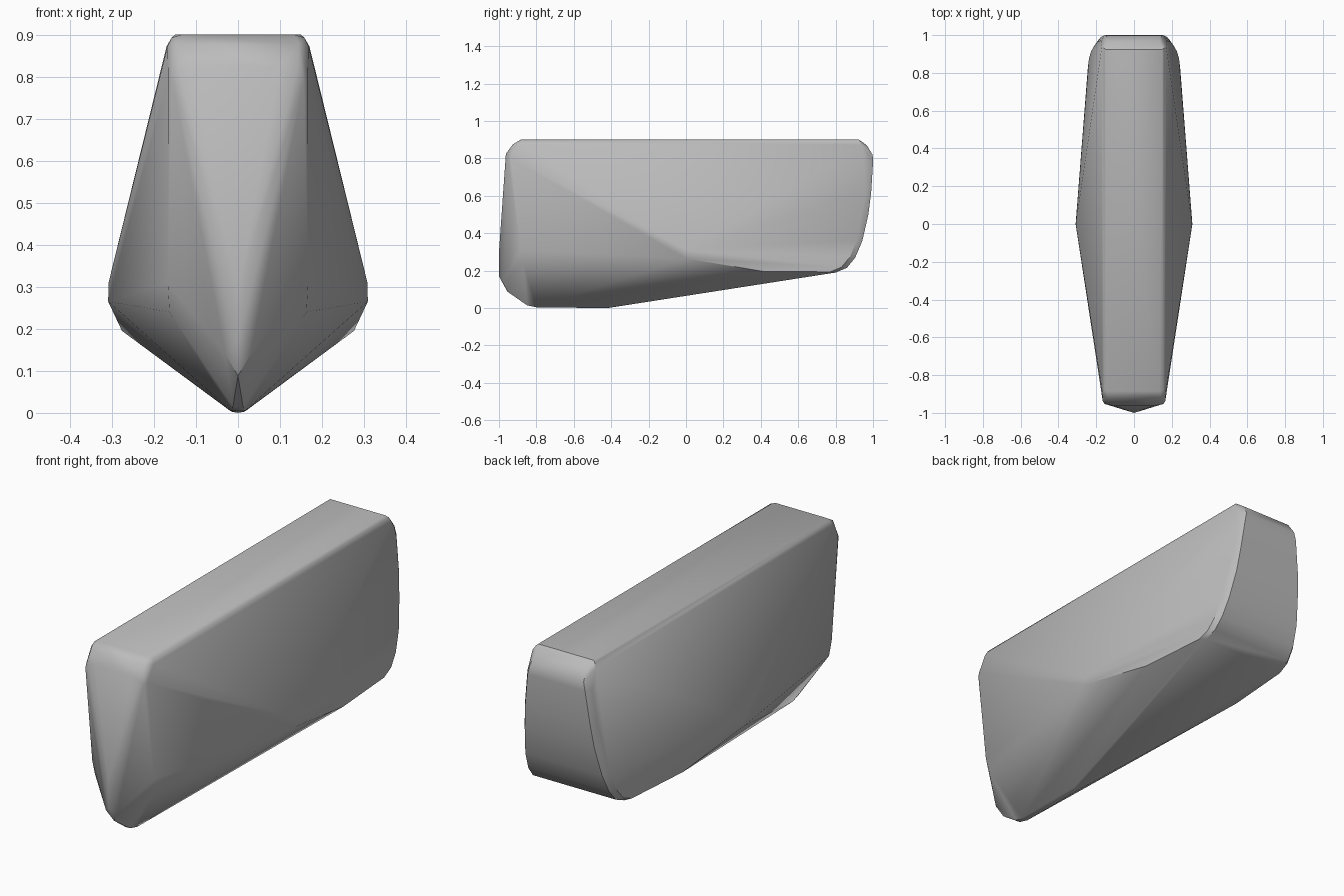
import bpy, bmesh, math

cube = bpy.data.objects.get("Cube")
if cube:
    bpy.data.objects.remove(cube)

# Half outline points (x, y, z); each is mirrored across x = 0
top_edges = [(.135, -.885, .9), (.15, .925, .9), (.158, -.88, .893), (.168, -.89, .872),
             (.158, .93, .893), (.17, .94, .872)]
widest = [(.308, 0, .31), (.309, 0, .265), (.276, .42, .195)]
front = [(.10, -.963, .825), (.14, -.957, .81), (.157, -.952, .79), (.166, -.935, .80),
         (.145, -.925, .876), (.167, -.885, .31), (.163, -.87, .24),
         (0, -1, .3), (0, -1, .17), (.03, -.975, .14), (0, -.955, .088)]
keel = [(.012, -.85, .015), (.016, -.8, .004), (.016, -.42, .003), (0, -.42, 0)]

# Rounded rear end: profile (half width, y, z) with a narrow chamfer to the sides
rear_profile = [(.15, .965, .872), (.158, .998, .82), (.167, 1, .78), (.187, .99, .62),
                (.2, .975, .5), (.219, .943, .36), (.23, .905, .27),
                (.236, .86, .215), (.24, .8, .19)]
rear = []
for x, y, z in rear_profile:
    rear += [(x - .012, y, z), (x + .008, y - .028, z + .004)]

# Wrap the outline points in a tight skin
bm = bmesh.new()
for x, y, z in top_edges + widest + front + keel + rear:
    bm.verts.new((x, y, z))
    if x:
        bm.verts.new((-x, y, z))
hull = bmesh.ops.convex_hull(bm, input=bm.verts[:])
loose = {v for v in hull["geom_interior"] + hull["geom_unused"]
         if isinstance(v, bmesh.types.BMVert) and not v.link_faces}
bmesh.ops.delete(bm, geom=list(loose), context="VERTS")
bmesh.ops.dissolve_limit(bm, angle_limit=math.radians(1), verts=bm.verts[:], edges=bm.edges[:])
bmesh.ops.recalc_face_normals(bm, faces=bm.faces[:])
mesh = bpy.data.meshes.new("hull_block")
bm.to_mesh(mesh)
bm.free()
block = bpy.data.objects.new("hull_block", mesh)
bpy.context.collection.objects.link(block)

# Plain grey surface
grey = bpy.data.materials.new("plain_grey")
grey.use_nodes = True
colour = (.5, .5, .5, 1)
grey.diffuse_color = colour
grey.node_tree.nodes["Principled BSDF"].inputs["Base Color"].default_value = colour
mesh.materials.append(grey)

# Smooth shading with crisp main edges
bpy.context.view_layer.objects.active = block
block.select_set(True)
bpy.ops.object.shade_smooth_by_angle(angle=math.radians(32))
